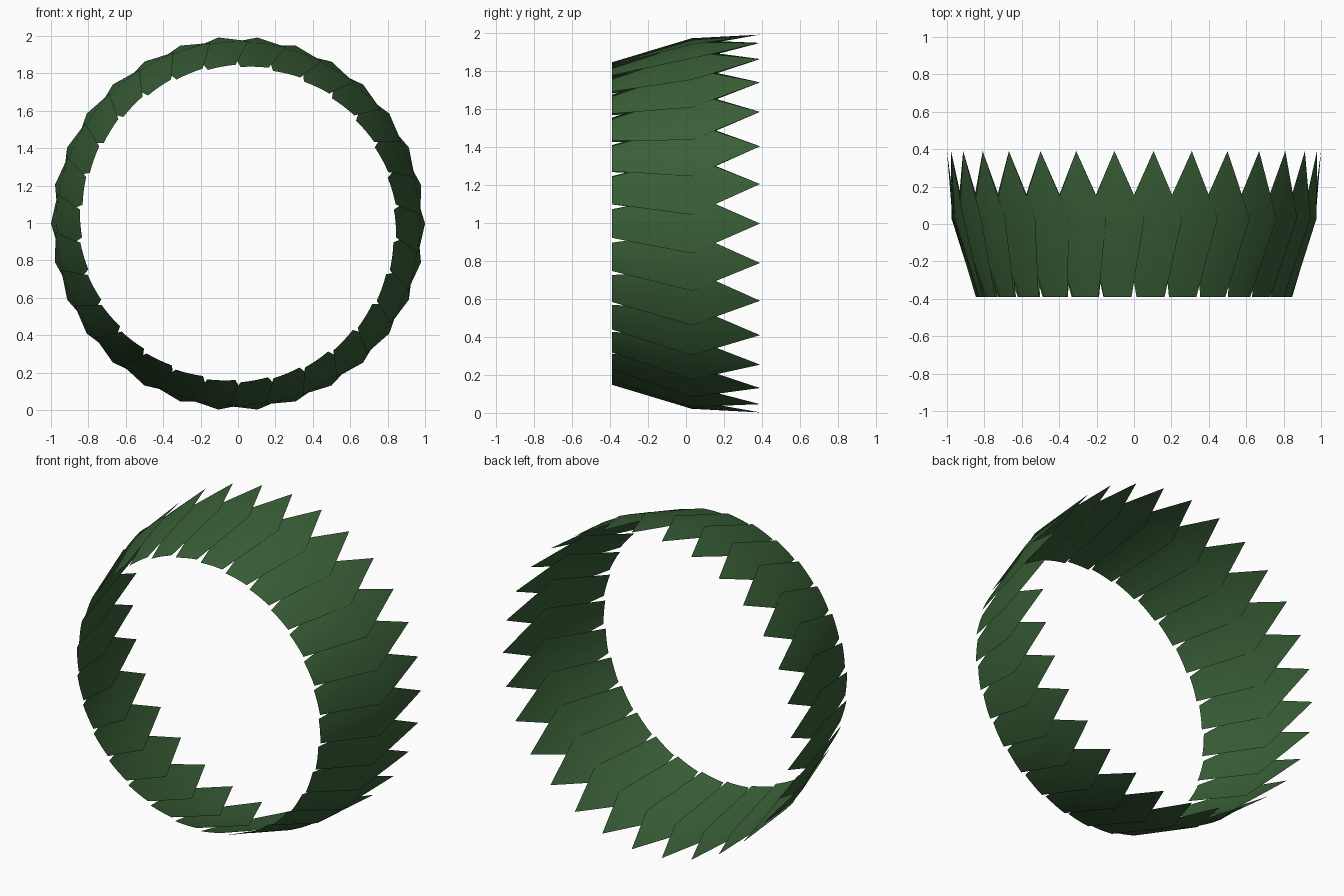
import bpy, bmesh, math

cube = bpy.data.objects.get("Cube")
if cube:
    bpy.data.objects.remove(cube)

green = bpy.data.materials.new("dark leaf green")
green.use_nodes = True
colour = (0.04, 0.112, 0.037, 1)
green.diffuse_color = colour
green.node_tree.nodes["Principled BSDF"].inputs["Base Color"].default_value = colour

LEAVES = 30
CENTRE_Z = 0.997
OVERLAP = 0.006          # clockwise edge sits outside its neighbour
# Leaf outline rows: depth y, ring radius, half width
ROWS = [(-0.39, 0.843, 0.075), (0.03, 0.971, 0.157)]
TIP = (0.39, 1.0)
SIDES = (-1, -0.5, 0, 0.5, 1)


def leaf_mesh():
    """One pointed leaf, gently curved around the ring axis, at angle 0."""
    bm = bmesh.new()
    grid = []
    for y, radius, half in ROWS:
        row = []
        for s in SIDES:
            a = s * half / radius
            r = radius - OVERLAP * s
            row.append(bm.verts.new((r * math.cos(a), y, r * math.sin(a))))
        grid.append(row)
    tip = bm.verts.new((TIP[1], TIP[0], 0))
    low, high = grid
    for i in range(len(SIDES) - 1):
        bm.faces.new((low[i], high[i], high[i + 1], low[i + 1]))
        bm.faces.new((high[i], tip, high[i + 1]))
    # Face outward from the ring
    bm.normal_update()
    for f in bm.faces:
        if f.normal.x < 0:
            f.normal_flip()
    for f in bm.faces:
        f.smooth = True
    mesh = bpy.data.meshes.new("leaf")
    bm.to_mesh(mesh)
    bm.free()
    mesh.materials.append(green)
    return mesh


# Ring of overlapping leaves
mesh = leaf_mesh()
for k in range(LEAVES):
    leaf = bpy.data.objects.new(f"leaf_{k + 1:02d}", mesh)
    leaf.location = (0, 0, CENTRE_Z)
    leaf.rotation_euler = (0, -k * math.tau / LEAVES, 0)
    bpy.context.collection.objects.link(leaf)
